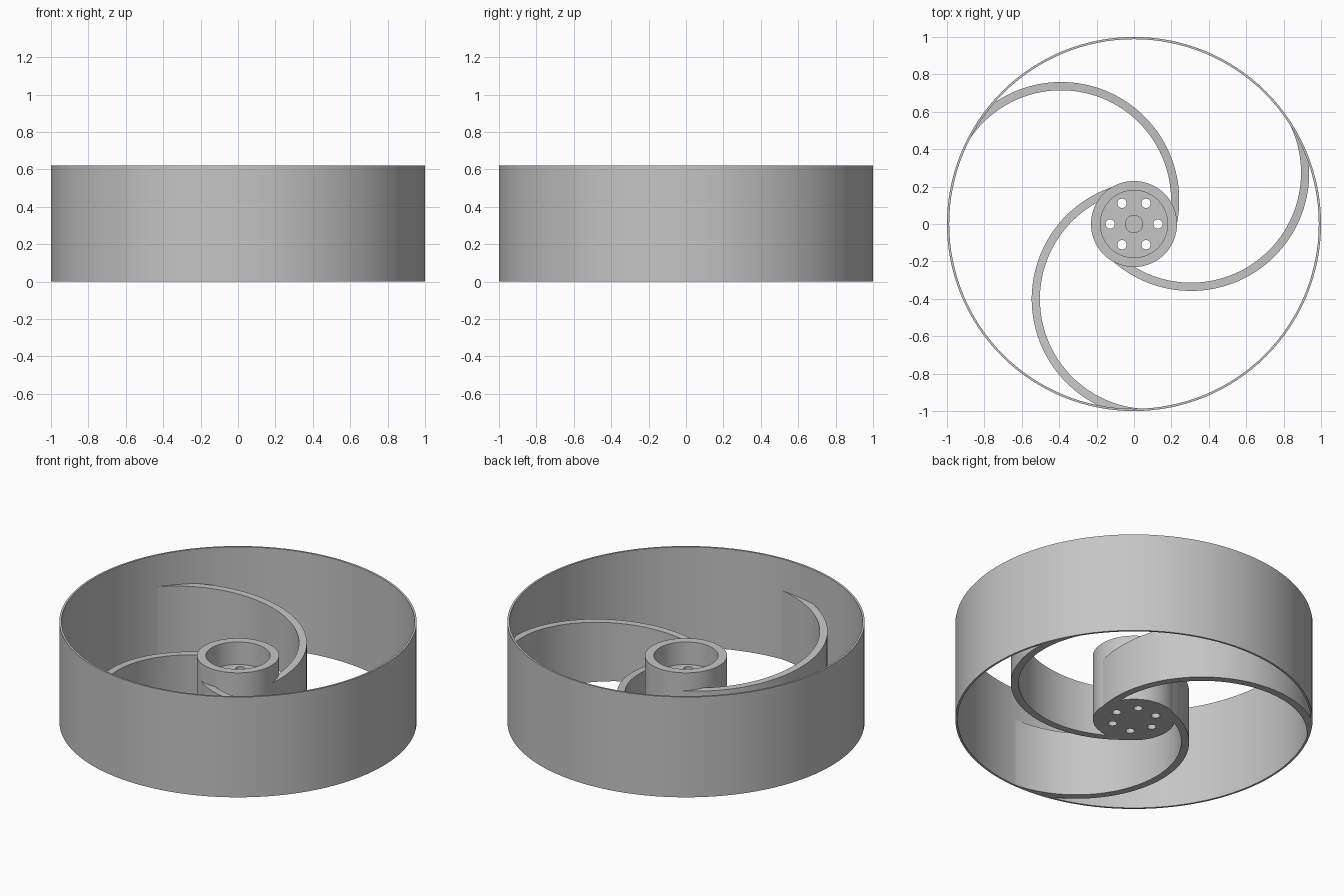
import bpy, bmesh
from math import radians, cos, sin, pi
from mathutils import Vector, Matrix

if "Cube" in bpy.data.objects:
    bpy.data.objects.remove(bpy.data.objects["Cube"])

grey = bpy.data.materials.new("plain_grey")
grey.use_nodes = True
grey.diffuse_color = (0.56, 0.56, 0.56, 1)
grey.node_tree.nodes["Principled BSDF"].inputs["Base Color"].default_value = grey.diffuse_color


def finish(name, bm):
    bmesh.ops.remove_doubles(bm, verts=bm.verts, dist=1e-5)
    bmesh.ops.recalc_face_normals(bm, faces=bm.faces)
    mesh = bpy.data.meshes.new(name)
    bm.to_mesh(mesh)
    bm.free()
    mesh.materials.append(grey)
    obj = bpy.data.objects.new(name, mesh)
    bpy.context.collection.objects.link(obj)
    return obj


def smooth(obj):
    bpy.ops.object.select_all(action="DESELECT")
    bpy.context.view_layer.objects.active = obj
    obj.select_set(True)
    bpy.ops.object.shade_smooth_by_angle(angle=radians(30))


def lathe(name, profile, steps, closed):
    bm = bmesh.new()
    verts = [bm.verts.new((r, 0, z)) for r, z in profile]
    pairs = list(zip(verts, verts[1:]))
    if closed:
        pairs.append((verts[-1], verts[0]))
    edges = [bm.edges.new(p) for p in pairs]
    bmesh.ops.spin(bm, geom=verts + edges, cent=(0, 0, 0), axis=(0, 0, 1),
                   angle=2 * pi, steps=steps)
    return finish(name, bm)


# Outer rim: thin open band
HEIGHT = 0.62
rim = lathe("rim", [(1, 0), (1, HEIGHT), (0.988, HEIGHT), (0.988, 0)], 128, True)
smooth(rim)

# Hub: cup with a blind centre bore
hub = lathe("hub", [(0, 0), (0.23, 0), (0.23, 0.41), (0.18, 0.41), (0.18, 0.27),
                    (0.046, 0.27), (0.046, 0.1), (0, 0.1)], 72, False)

# Ring of six bolt holes through the hub floor
bm = bmesh.new()
for i in range(6):
    a = i * pi / 3
    place = Matrix.Translation((0.128 * cos(a), 0.128 * sin(a), 0.15))
    bmesh.ops.create_cone(bm, cap_ends=True, segments=24, radius1=0.025,
                          radius2=0.025, depth=0.5, matrix=place)
cutter = finish("bolt_hole_cutter", bm)
cutter.hide_render = True
cut = hub.modifiers.new("bolt_holes", "BOOLEAN")
cut.operation = "DIFFERENCE"
cut.solver = "EXACT"
cut.object = cutter
bpy.context.view_layer.objects.active = hub
bpy.ops.object.modifier_apply(modifier=cut.name)
bpy.data.objects.remove(cutter)
smooth(hub)


# Curved vanes: arcs rising gently from the hub to the rim
def vane(name, turn):
    bm = bmesh.new()
    centre = Vector((-0.39, 0.127))
    start, end, steps = -14, 146, 64
    rows = []
    for i in range(steps + 1):
        t = start + (end - start) * i / steps
        top = 0.297 + 0.128 * i / steps
        row = []
        for radius, z in ((0.588, 0), (0.632, 0), (0.632, top), (0.588, top)):
            p = centre + radius * Vector((cos(radians(t)), sin(radians(t))))
            # Keep the ends inside the hub wall and the rim wall
            limit = 0.995 if radius > 0.6 else 0.99
            p = p.normalized() * min(max(p.length, 0.21), limit)
            row.append(bm.verts.new((p.x, p.y, z)))
        rows.append(row)
    for a, b in zip(rows, rows[1:]):
        for k in range(4):
            n = (k + 1) % 4
            bm.faces.new((a[k], a[n], b[n], b[k]))
    bm.faces.new(rows[0])
    bm.faces.new(rows[-1])
    bmesh.ops.rotate(bm, verts=bm.verts, cent=(0, 0, 0),
                     matrix=Matrix.Rotation(turn, 3, "Z"))
    smooth(finish(name, bm))


for i, side in enumerate(("back", "front", "left")):
    vane(side + "_vane", i * 2 * pi / 3)
